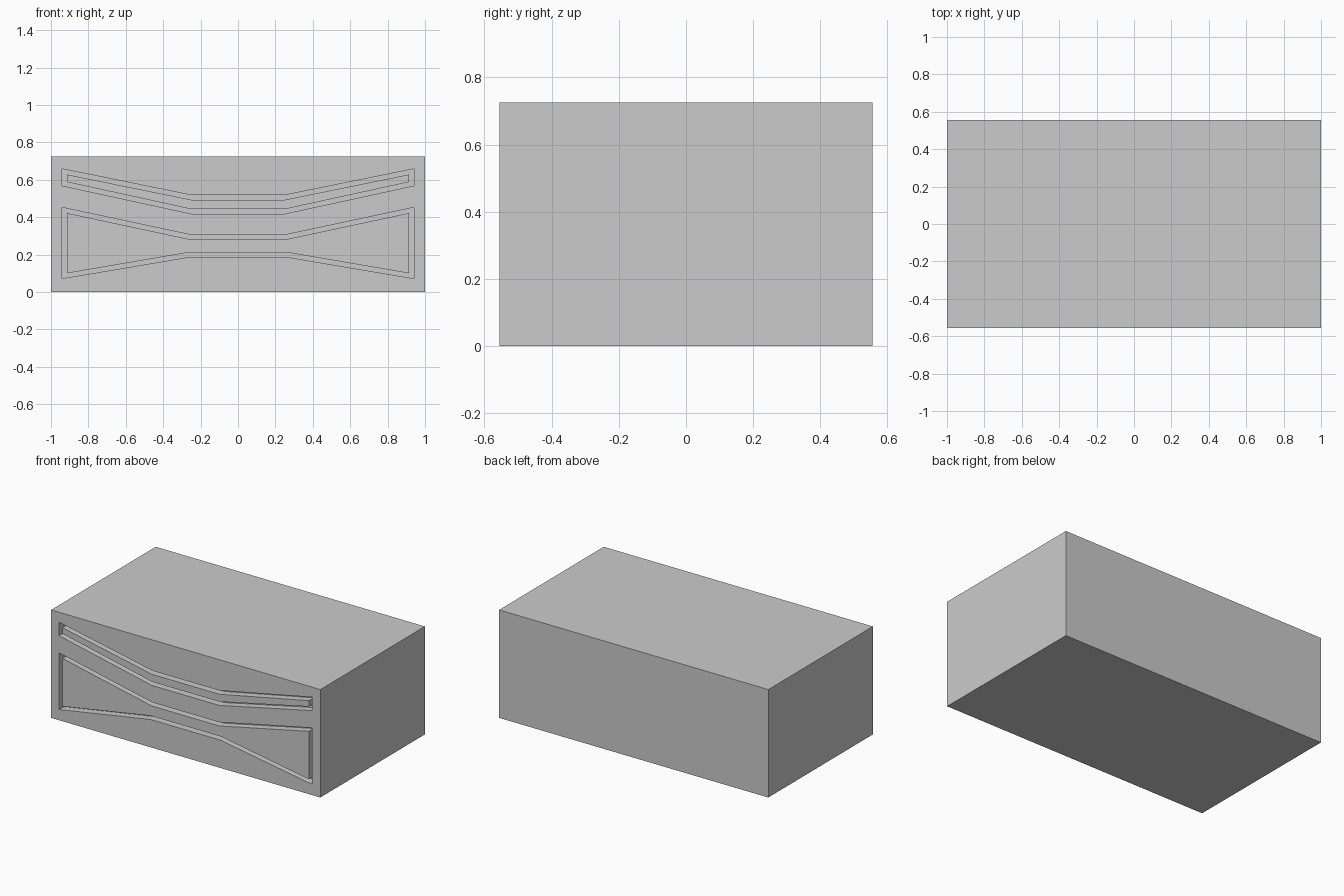
import bpy, bmesh

if "Cube" in bpy.data.objects:
    bpy.data.objects.remove(bpy.data.objects["Cube"])

W, D, H = 2.0, 1.11, 0.725
FRONT = -D / 2
DEPTH = 0.05


def prism(name, half, y0, y1):
    """Mirror a right-hand half profile (x, z) and extrude it from y0 to y1."""
    outline = half + [(-x, z) for x, z in reversed(half)]
    bm = bmesh.new()
    face = bm.faces.new([bm.verts.new((x, y0, z)) for x, z in outline])
    ext = bmesh.ops.extrude_face_region(bm, geom=[face])
    verts = [v for v in ext["geom"] if isinstance(v, bmesh.types.BMVert)]
    bmesh.ops.translate(bm, verts=verts, vec=(0, y1 - y0, 0))
    bmesh.ops.recalc_face_normals(bm, faces=bm.faces)
    mesh = bpy.data.meshes.new(name)
    bm.to_mesh(mesh)
    bm.free()
    obj = bpy.data.objects.new(name, mesh)
    bpy.context.collection.objects.link(obj)
    return obj


# Cabinet body
body = prism("cabinet_body", [(W / 2, 0), (W / 2, H)], FRONT, D / 2)

# Bow-tie drawers: (recess half outline, drawer front half outline)
drawers = {
    "upper_drawer": ([(0.25, 0.418), (0.94, 0.568), (0.94, 0.658), (0.25, 0.518)],
                     [(0.25, 0.443), (0.915, 0.588), (0.915, 0.628), (0.25, 0.493)]),
    "lower_drawer": ([(0.26, 0.187), (0.94, 0.072), (0.94, 0.452), (0.25, 0.305)],
                     [(0.26, 0.212), (0.915, 0.1), (0.915, 0.422), (0.25, 0.28)]),
}

for name, (recess, panel) in drawers.items():
    # Recess cut into the body
    cutter = prism(name + "_cutter", recess, FRONT - 0.05, FRONT + DEPTH)
    cutter.hide_render = True
    mod = body.modifiers.new(name + "_recess", "BOOLEAN")
    mod.operation = "DIFFERENCE"
    mod.solver = "EXACT"
    mod.object = cutter
    bpy.context.view_layer.objects.active = body
    bpy.ops.object.modifier_apply(modifier=mod.name)
    bpy.data.objects.remove(cutter)
    # Drawer front, flush with the body and separated by a gap
    prism(name + "_front", panel, FRONT, FRONT + DEPTH + 0.01)
